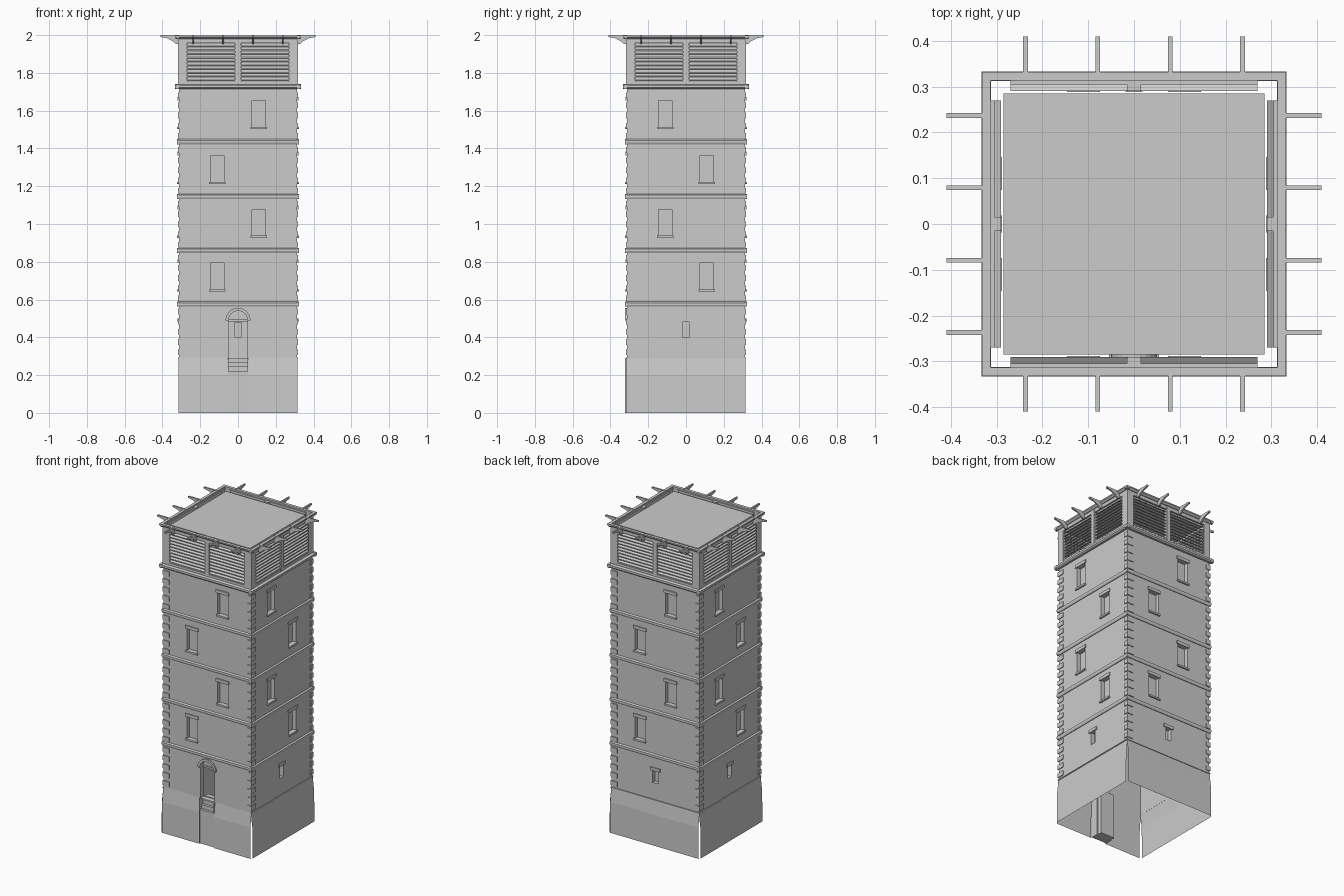
import bpy, bmesh, math
from mathutils import Matrix, Vector

if "Cube" in bpy.data.objects:
    bpy.data.objects.remove(bpy.data.objects["Cube"])

W = 0.313                                   # wall plane distance from centre
LEVELS = [0.29, 0.575, 0.86, 1.145, 1.435, 1.725]


class Part:
    """Collects faces in side coordinates: u along the side, d outward, z up, k = side."""
    def __init__(self, name):
        self.name, self.bm = name, bmesh.new()

    def face(self, k, pts):
        rot = Matrix.Rotation(k * math.pi / 2, 3, 'Z')
        vs = [self.bm.verts.new(rot @ Vector((u, -d, z))) for u, d, z in pts]
        return self.bm.faces.new(vs)

    def prism(self, k, profile, u0, u1):
        """Extrude a (d, z) profile along u."""
        f = self.face(k, [(u0, d, z) for d, z in profile])
        rot = Matrix.Rotation(k * math.pi / 2, 3, 'Z')
        ext = bmesh.ops.extrude_face_region(self.bm, geom=[f], use_keep_orig=True)
        vs = [v for v in ext['geom'] if isinstance(v, bmesh.types.BMVert)]
        bmesh.ops.translate(self.bm, verts=vs, vec=rot @ Vector((u1 - u0, 0, 0)))
        new = {g for v in vs for g in v.link_faces} | {f}
        bmesh.ops.recalc_face_normals(self.bm, faces=list(new))

    def box(self, k, u0, u1, d0, d1, z0, z1):
        self.prism(k, [(d0, z0), (d1, z0), (d1, z1), (d0, z1)], u0, u1)

    def done(self):
        me = bpy.data.meshes.new(self.name)
        bmesh.ops.remove_doubles(self.bm, verts=self.bm.verts, dist=1e-5)
        self.bm.to_mesh(me)
        self.bm.free()
        ob = bpy.data.objects.new(self.name, me)
        bpy.context.collection.objects.link(ob)


def wall(p, k, z0, z1, a, b, c, e, depth, pane=True):
    """Wall storey with a rectangular opening u a..b, z c..e and its reveals."""
    us, zs, i = [-W, a, b, W], [z0, c, e, z1], W - depth
    for m in range(3):
        for n in range(3):
            if (m, n) != (1, 1) and zs[n + 1] > zs[n]:
                p.face(k, [(us[m], W, zs[n]), (us[m+1], W, zs[n]),
                           (us[m+1], W, zs[n+1]), (us[m], W, zs[n+1])])
    p.face(k, [(a, W, c), (b, W, c), (b, i, c), (a, i, c)])
    p.face(k, [(a, W, c), (a, i, c), (a, i, e), (a, W, e)])
    p.face(k, [(b, W, c), (b, W, e), (b, i, e), (b, i, c)])
    if pane:
        p.face(k, [(a, W, e), (a, i, e), (b, i, e), (b, W, e)])
        p.face(k, [(a, i, c), (b, i, c), (b, i, e), (a, i, e)])


# Walls, window openings, lintels and sills
walls, trim = Part("tower_walls"), Part("window_trim")
for k in range(4):
    for s in range(1, 5):
        u = 0.11 * (-1) ** (s + k)
        c = LEVELS[s] + 0.075
        e = c + 0.143
        wall(walls, k, LEVELS[s], LEVELS[s+1], u - 0.036, u + 0.036, c, e, 0.025)
        trim.box(k, u - 0.046, u + 0.046, W, 0.32, e, e + 0.02)
        trim.box(k, u - 0.043, u + 0.043, W - 0.01, 0.323, c - 0.008, c + 0.003)
    if k:
        wall(walls, k, LEVELS[0], LEVELS[1], -0.019, 0.019, 0.40, 0.48, 0.025)
        trim.box(k, -0.035, 0.035, W, 0.32, 0.48, 0.50)
trim.done()

# Arched doorway in the front wall
R, CZ = 0.05, 0.49
wall(walls, 0, LEVELS[0], LEVELS[1], -R, R, LEVELS[0], CZ + R, 0.035, pane=False)
N = 12
arc = [(math.cos(math.pi * i / N), math.sin(math.pi * i / N)) for i in range(N + 1)]
for i in range(N):
    (c0, s0), (c1, s1) = arc[i], arc[i + 1]
    corner = R if i < N // 2 else -R
    walls.face(0, [(R*c0, W, CZ + R*s0), (corner, W, CZ + R), (R*c1, W, CZ + R*s1)])
    walls.face(0, [(R*c0, W, CZ + R*s0), (R*c1, W, CZ + R*s1),
                   (R*c1, W - .035, CZ + R*s1), (R*c0, W - .035, CZ + R*s0)])
walls.done()

arch = Part("door_arch")
RO, D = 0.066, 0.322
for i in range(N):
    (c0, s0), (c1, s1) = arc[i], arc[i + 1]
    a, b, o, q = [(r * c, CZ + r * s) for r, c, s in
                  ((R, c0, s0), (R, c1, s1), (RO, c0, s0), (RO, c1, s1))]
    arch.face(0, [(x, D, z) for x, z in (a, o, q, b)])
    arch.face(0, [(o[0], D, o[1]), (o[0], W, o[1]), (q[0], W, q[1]), (q[0], D, q[1])])
    arch.face(0, [(a[0], D, a[1]), (b[0], D, b[1]), (b[0], W, b[1]), (a[0], W, a[1])])
arch.face(0, [(R * c, W - 0.03, CZ + R * s) for c, s in arc])
arch.box(0, -R, R, W - 0.035, W - 0.02, CZ - 0.005, CZ + 0.006)
arch.done()

# Battered base panels, open at the corners
base = Part("battered_base")
for k in range(4):
    spans = [(-0.316, 0.316)] if k else [(-0.316, -0.055), (0.055, 0.316)]
    for a, b in spans:
        base.face(k, [(a, 0.326, 0), (b, 0.326, 0), (b, 0.324, 0.2), (a, 0.324, 0.2)])
        base.face(k, [(a, 0.324, 0.2), (b, 0.324, 0.2), (b, W, 0.292), (a, W, 0.292)])
base.done()

# Entrance steps
steps = Part("entrance_steps")
steps.prism(0, [(0.24, 0), (0.318, 0), (0.318, 0.22), (0.302, 0.22), (0.302, 0.245),
                (0.286, 0.245), (0.286, 0.27), (0.27, 0.27), (0.27, 0.29), (0.24, 0.29)],
            -0.05, 0.05)
for s in (-1, 1):
    steps.box(0, s * 0.0525 - 0.0025, s * 0.0525 + 0.0025, 0.27, 0.322, 0, 0.29)
steps.done()

# Corner quoins, long on one face and short on the other
quoins = Part("corner_quoins")
for k in range(4):
    for z in LEVELS[:5]:
        for j in range(5):
            q = z + 0.016 + j * 0.054
            quoins.box(k, -0.318, -0.27, W, 0.318, q, q + 0.03)
            quoins.box(k, 0.29, 0.318, W, 0.318, q, q + 0.03)
quoins.done()

# String courses and cornice
courses = Part("string_courses")
for k in range(4):
    courses.box(k, -0.318, 0.318, W, 0.318, 0.287, 0.293) if k else None
    for z in LEVELS[1:5]:
        courses.prism(k, [(W, z - 0.013), (0.317, z - 0.013), (0.322, z - 0.004),
                          (0.322, z + 0.008), (W, z + 0.014)], -0.322, 0.322)
    courses.prism(k, [(W, 1.715), (0.325, 1.715), (0.333, 1.722), (0.333, 1.735),
                      (W, 1.74)], -0.333, 0.333)
courses.done()

# Belfry frame, louvres, rim and rafters
frame, louvres = Part("belfry_frame"), Part("louvre_slats")
rim, rafters = Part("roof_rim"), Part("rafter_tails")
for k in range(4):
    for a, b in ((-0.317, -0.27), (0.27, 0.317)):
        frame.box(k, a, b, 0.312, 0.317, 1.725, 1.988)
    frame.box(k, -0.015, 0.015, 0.292, 0.317, 1.725, 1.988)
    for z0, z1 in ((1.725, 1.755), (1.958, 1.988)):
        frame.box(k, -0.27, 0.27, 0.305, 0.316, z0, z1)
    for a, b in ((-0.27, -0.013), (0.013, 0.27)):
        for j in range(10):
            z = 1.757 + j * 0.02
            louvres.prism(k, [(0.314, z), (0.314, z + 0.006), (0.29, z + 0.022),
                              (0.29, z + 0.016)], a, b)
    rim.prism(k, [(W, 1.98), (0.32, 1.98), (0.332, 1.99), (0.332, 1.998), (W, 1.998)],
              -0.332, 0.332)
    for u in (-0.237, -0.079, 0.079, 0.237):
        rafters.prism(k, [(W, 2.0), (0.409, 2.0), (0.409, 1.99), (0.375, 1.983),
                          (0.345, 1.968), (0.328, 1.953), (W, 1.953)], u - 0.005, u + 0.005)
for p in (frame, louvres, rim, rafters):
    p.done()

# Roof slab
roof = Part("roof_slab")
roof.box(0, -0.285, 0.285, -0.285, 0.285, 1.965, 1.985)
roof.done()
